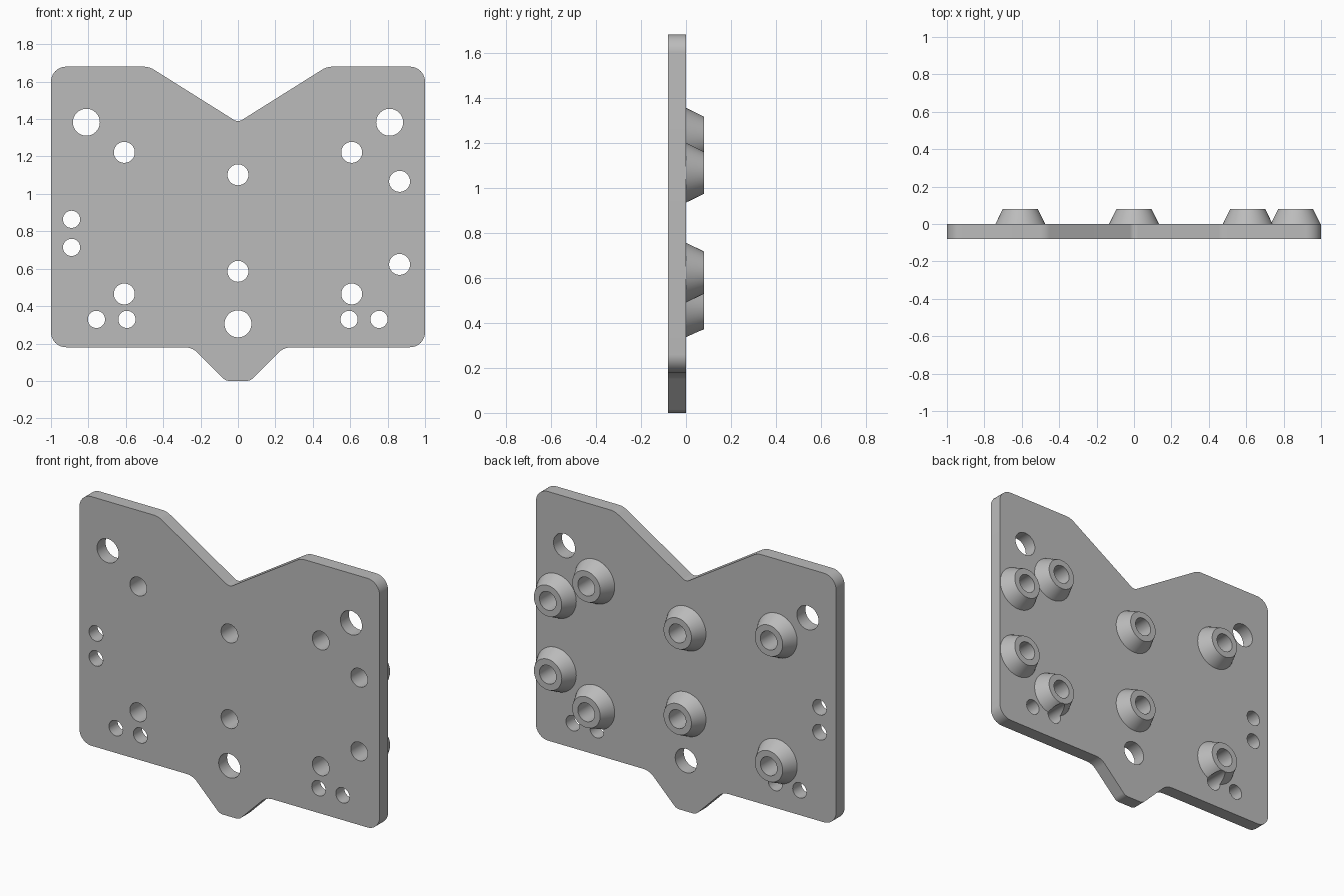
import bpy, bmesh, math
from mathutils import Matrix, Vector

if "Cube" in bpy.data.objects:
    bpy.data.objects.remove(bpy.data.objects["Cube"], do_unlink=True)

THICK = 0.081

grey = bpy.data.materials.new("light grey")
grey.use_nodes = True
colour = (0.5, 0.5, 0.5, 1)
grey.diffuse_color = colour
grey.node_tree.nodes["Principled BSDF"].inputs["Base Color"].default_value = colour


def make_object(name, bm):
    bmesh.ops.recalc_face_normals(bm, faces=bm.faces)
    mesh = bpy.data.meshes.new(name)
    bm.to_mesh(mesh)
    bm.free()
    mesh.materials.append(grey)
    ob = bpy.data.objects.new(name, mesh)
    bpy.context.collection.objects.link(ob)
    return ob


def add_cone(bm, x, z, y0, y1, r0, r1):
    """Round solid along y, from radius r0 at y0 to r1 at y1."""
    place = Matrix.Translation((x, (y0 + y1) / 2, z)) @ Matrix.Rotation(-math.pi / 2, 4, 'X')
    bmesh.ops.create_cone(bm, cap_ends=True, segments=48, radius1=r0, radius2=r1,
                          depth=y1 - y0, matrix=place)


def rounded_outline(corners, steps=8):
    """Replace each (x, z, radius) corner with a tangent arc."""
    points = []
    for i, (x, z, r) in enumerate(corners):
        p = Vector((x, z))
        a = (Vector(corners[i - 1][:2]) - p).normalized()
        b = (Vector(corners[(i + 1) % len(corners)][:2]) - p).normalized()
        half = a.angle(b) / 2
        centre = p + (a + b).normalized() * r / math.sin(half)
        start = p + a * r / math.tan(half) - centre
        end = p + b * r / math.tan(half) - centre
        for k in range(steps + 1):
            t = k / steps
            points.append(centre + start.lerp(end, t).normalized() * r)
    return points


# Plate: right half of the outline, mirrored
half = [(0.065, 0, 0.05), (0.245, 0.18, 0.1), (1, 0.18, 0.08),
        (1, 1.68, 0.08), (0.475, 1.68, 0.1)]
corners = half + [(0, 1.382, 0.04)] + [(-x, z, r) for x, z, r in reversed(half)]
bm = bmesh.new()
face = bm.faces.new([bm.verts.new((p.x, -THICK, p.y)) for p in rounded_outline(corners)])
sweep = bmesh.ops.extrude_face_region(bm, geom=[face])
bmesh.ops.translate(bm, vec=(0, THICK, 0),
                    verts=[v for v in sweep["geom"] if isinstance(v, bmesh.types.BMVert)])
plate = make_object("plate", bm)

# Tapered standoffs on the back
standoffs = [(-0.608, 1.222), (0.608, 1.222), (-0.608, 0.465), (0.608, 0.465),
             (0, 1.102), (0, 0.586), (0.864, 1.067), (0.864, 0.623)]
parts = [plate]
for i, (x, z) in enumerate(standoffs):
    bm = bmesh.new()
    add_cone(bm, x, z, 0, THICK, 0.133, 0.093)
    parts.append(make_object(f"standoff_{i + 1}", bm))

# Drill all holes through plate and standoffs
holes = {
    0.056: standoffs,
    0.072: [(-0.811, 1.383), (0.811, 1.383), (0, 0.305)],
    0.046: [(-0.757, 0.329), (-0.594, 0.329), (0.594, 0.329), (0.754, 0.329),
            (-0.89, 0.864), (-0.89, 0.714)],
}
bm = bmesh.new()
for radius, spots in holes.items():
    for x, z in spots:
        add_cone(bm, x, z, -0.2, 0.2, radius, radius)
drill = make_object("hole_cutter", bm)
drill.hide_render = True

for ob in parts:
    cut = ob.modifiers.new("holes", 'BOOLEAN')
    cut.operation = 'DIFFERENCE'
    cut.solver = 'EXACT'
    cut.object = drill
    bpy.ops.object.select_all(action='DESELECT')
    ob.select_set(True)
    bpy.context.view_layer.objects.active = ob
    bpy.ops.object.modifier_apply(modifier=cut.name)
    bpy.ops.object.shade_smooth_by_angle(angle=math.radians(30))
bpy.data.objects.remove(drill, do_unlink=True)
